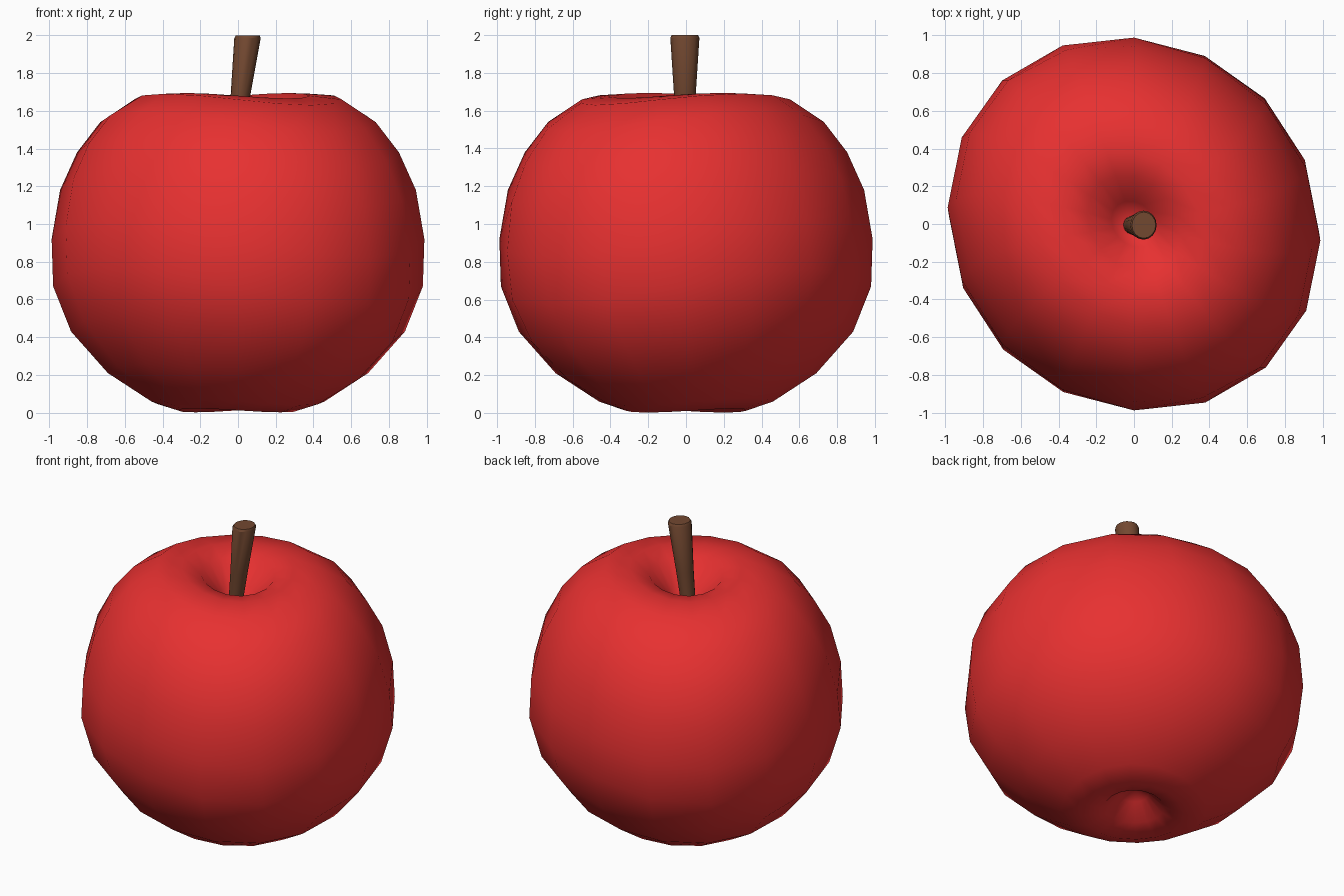
import bpy, bmesh
from math import cos, sin, tau

if "Cube" in bpy.data.objects:
    bpy.data.objects.remove(bpy.data.objects["Cube"])

SEGMENTS = 16
TWIST = 0.2        # radians per unit along x
TWIST_Z = 0.475    # height of the twist axis


def material(name, rgb):
    m = bpy.data.materials.new(name)
    m.diffuse_color = (*rgb, 1)
    m.use_nodes = True
    m.node_tree.nodes["Principled BSDF"].inputs["Base Color"].default_value = m.diffuse_color
    return m


def lathe(name, profile, mat, place):
    """Revolve (r, z) points; place() maps each point to its final position."""
    bm = bmesh.new()
    rings = []
    for r, z in profile:
        if r == 0:
            rings.append([bm.verts.new(place(0, 0, z))] * SEGMENTS)
        else:
            rings.append([bm.verts.new(place(r * cos(tau * i / SEGMENTS),
                                             r * sin(tau * i / SEGMENTS), z))
                          for i in range(SEGMENTS)])
    for low, high in zip(rings, rings[1:]):
        for i in range(SEGMENTS):
            j = (i + 1) % SEGMENTS
            corners = dict.fromkeys((low[i], low[j], high[j], high[i]))
            bm.faces.new(list(corners))
    bmesh.ops.recalc_face_normals(bm, faces=bm.faces)
    me = bpy.data.meshes.new(name)
    bm.to_mesh(me)
    bm.free()
    me.materials.append(mat)
    ob = bpy.data.objects.new(name, me)
    bpy.context.collection.objects.link(ob)
    return ob


def twisted(x, y, z):
    return (x, y - TWIST * x * (z - TWIST_Z), z + TWIST * x * y)


def leaning(x, y, z):
    return (x + 0.052 + 0.122 * (z - 2), y * 1.1 - 0.006, z)


# Fruit: slightly twisted lathe with a pit at each end
fruit = lathe("fruit_body", [
    (0, 0.20), (0.09, 0.145), (0.19, 0.055), (0.32, 0.012), (0.46, 0.06),
    (0.69, 0.21), (0.885, 0.43), (0.98, 0.67), (0.988, 0.92), (0.943, 1.18),
    (0.853, 1.38), (0.73, 1.54), (0.55, 1.66), (0.38, 1.68), (0.25, 1.645),
    (0.12, 1.52), (0, 1.41)], material("red_skin", (0.8, 0.03, 0.03)), twisted)
for p in fruit.data.polygons:
    p.use_smooth = True

# Stem: leaning, wider at the top
stem = lathe("stem", [(0, 1.36), (0.038, 1.36), (0.052, 1.68),
                      (0.070, 1.985), (0.063, 2.0), (0, 2.0)],
             material("brown_wood", (0.17, 0.065, 0.03)), leaning)
bpy.ops.object.select_all(action='DESELECT')
stem.select_set(True)
bpy.context.view_layer.objects.active = stem
bpy.ops.object.shade_smooth_by_angle()
